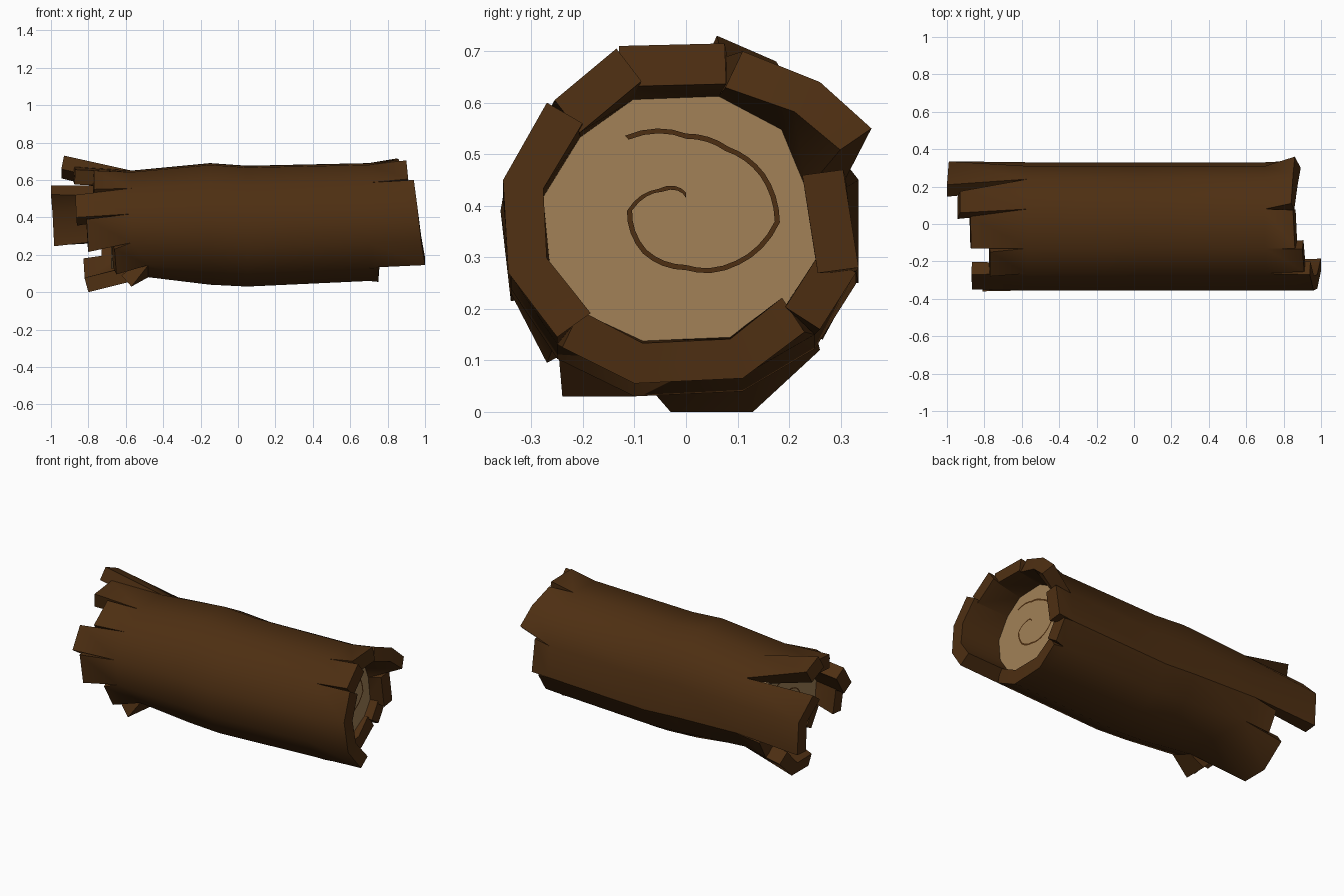
import bpy, bmesh, math

if "Cube" in bpy.data.objects:
    bpy.data.objects.remove(bpy.data.objects["Cube"])

def material(name, rgb):
    m = bpy.data.materials.new(name)
    m.diffuse_color = (*rgb, 1)
    m.use_nodes = True
    m.node_tree.nodes["Principled BSDF"].inputs["Base Color"].default_value = m.diffuse_color
    return m

BARK = material("dark bark brown", (0.075, 0.028, 0.006))
WOOD = material("pale wood", (0.36, 0.22, 0.095))

def finish(bm, name, mat):
    me = bpy.data.meshes.new(name)
    bm.to_mesh(me)
    bm.free()
    me.materials.append(mat)
    ob = bpy.data.objects.new(name, me)
    bpy.context.collection.objects.link(ob)
    return ob

# Irregular twelve-sided log cross-section (y, z), seen from the right end
PROFILE = [(0.08, 0.72), (-0.13, 0.71), (-0.265, 0.61), (-0.355, 0.45),
           (-0.34, 0.27), (-0.25, 0.13), (-0.10, 0.055), (0.11, 0.065),
           (0.25, 0.15), (0.33, 0.28), (0.31, 0.47), (0.24, 0.63)]
N = len(PROFILE)
ZMID, ZHALF = 0.3875, 0.3325

# Bark: rings along the log (x, centre z, half height)
RINGS = [(-0.57, 0.365, 0.285), (-0.15, 0.365, 0.325),
         (0.05, 0.353, 0.323), (0.70, 0.375, 0.315)]
bm = bmesh.new()
rings = []
for x, zc, h in RINGS:
    ring = []
    for i, (y, z) in enumerate(PROFILE):
        # splits underneath start a little further in
        xx = -0.48 if x == -0.57 and 5 <= i <= 7 else x
        ring.append(bm.verts.new((xx, y, zc + (z - ZMID) * h / ZHALF)))
    rings.append(ring)

def strip(low, high):
    for k in range(len(low) - 1):
        bm.faces.new((low[k], low[k + 1], high[k + 1], high[k]))

for a, b in zip(rings, rings[1:]):
    strip(a + a[:1], b + b[:1])

# Splintered slats: first profile corner, then end points (x, y, z)
RIGHT = [(0, [(0.85, 0.075, 0.715), (0.86, -0.13, 0.71)]),
         (1, [(0.90, -0.135, 0.705), (0.91, -0.255, 0.605)]),
         (2, [(0.94, -0.27, 0.60), (0.96, -0.355, 0.45), (0.98, -0.345, 0.27), (1.0, -0.25, 0.145)]),
         (5, [(0.75, -0.24, 0.125), (0.75, -0.10, 0.055), (0.75, 0.11, 0.065), (0.75, 0.23, 0.155)]),
         (8, [(0.76, 0.26, 0.16), (0.76, 0.33, 0.27)]),
         (9, [(0.80, 0.335, 0.28), (0.80, 0.305, 0.47)]),
         (10, [(0.86, 0.36, 0.55), (0.85, 0.26, 0.64), (0.84, 0.11, 0.70)])]
LEFT = [(0, [(-0.875, 0.04, 0.67), (-0.87, -0.13, 0.655)]),
        (1, [(-0.77, -0.15, 0.65), (-0.77, -0.28, 0.55)]),
        (2, [(-0.87, -0.27, 0.52), (-0.865, -0.35, 0.40)]),
        (3, [(-0.81, -0.36, 0.39), (-0.80, -0.34, 0.215)]),
        (4, [(-0.66, -0.34, 0.23), (-0.65, -0.27, 0.095)]),
        (5, [(-0.57, -0.24, 0.03), (-0.57, -0.10, 0.03)]),
        (6, [(-0.80, -0.03, 0.0), (-0.80, 0.13, 0.0), (-0.81, 0.26, 0.12)]),
        (8, [(-0.72, 0.265, 0.14), (-0.72, 0.325, 0.25)]),
        (9, [(-0.98, 0.335, 0.25), (-0.99, 0.335, 0.45), (-1.0, 0.21, 0.57)]),
        (11, [(-0.93, 0.175, 0.68), (-0.93, 0.06, 0.73)])]
for slats, root, is_left in ((RIGHT, rings[-1], False), (LEFT, rings[0], True)):
    for first, pts in slats:
        tips = [bm.verts.new(p) for p in pts]
        base = [root[(first + k) % N] for k in range(len(pts))]
        strip(tips, base) if is_left else strip(base, tips)

bark = finish(bm, "bark", BARK)
mod = bark.modifiers.new("thickness", 'SOLIDIFY')
mod.thickness = 0.08
mod.offset = -1
bpy.context.view_layer.objects.active = bark
bark.select_set(True)
bpy.ops.object.modifier_apply(modifier=mod.name)
bpy.ops.object.shade_smooth_by_angle(angle=math.radians(38))

# Pale wood core, closed at both ends
XL, XR = -0.68, 0.71
bm = bmesh.new()
ends = [[bm.verts.new((x, -0.012 + (y + 0.012) * 0.8, zc + (z - ZMID) * s)) for y, z in PROFILE]
        for x, zc, s in ((XL, 0.367, 0.72), (XR, 0.38, 0.79))]
strip(ends[0] + ends[0][:1], ends[1] + ends[1][:1])
bm.faces.new(ends[0][::-1])
bm.faces.new(ends[1])
bmesh.ops.recalc_face_normals(bm, faces=bm.faces)
finish(bm, "wood_core", WOOD)

# Growth spiral drawn on each cut end: (angle in degrees, radius)
SPIRAL = [(90, 0.02), (149, 0.058), (185, 0.11), (228, 0.12), (270, 0.12), (312, 0.149),
          (350, 0.18), (382, 0.16), (414, 0.136), (450, 0.135), (491, 0.175)]

def spiral(name, x):
    bm = bmesh.new()
    prev = None
    for (a0, r0), (a1, r1) in zip(SPIRAL, SPIRAL[1:]):
        for k in range(5):
            t = k / 4
            a, r = math.radians(a0 + (a1 - a0) * t), r0 + (r1 - r0) * t
            pair = [bm.verts.new((x, q * math.cos(a), 0.40 + q * math.sin(a)))
                    for q in (r - 0.005, r + 0.005)]
            if prev and k:
                f = (prev[0], prev[1], pair[1], pair[0])
                bm.faces.new(f if x > 0 else f[::-1])
            prev = pair
    finish(bm, name, BARK)

spiral("right_growth_spiral", XR + 0.003)
spiral("left_growth_spiral", XL - 0.003)
